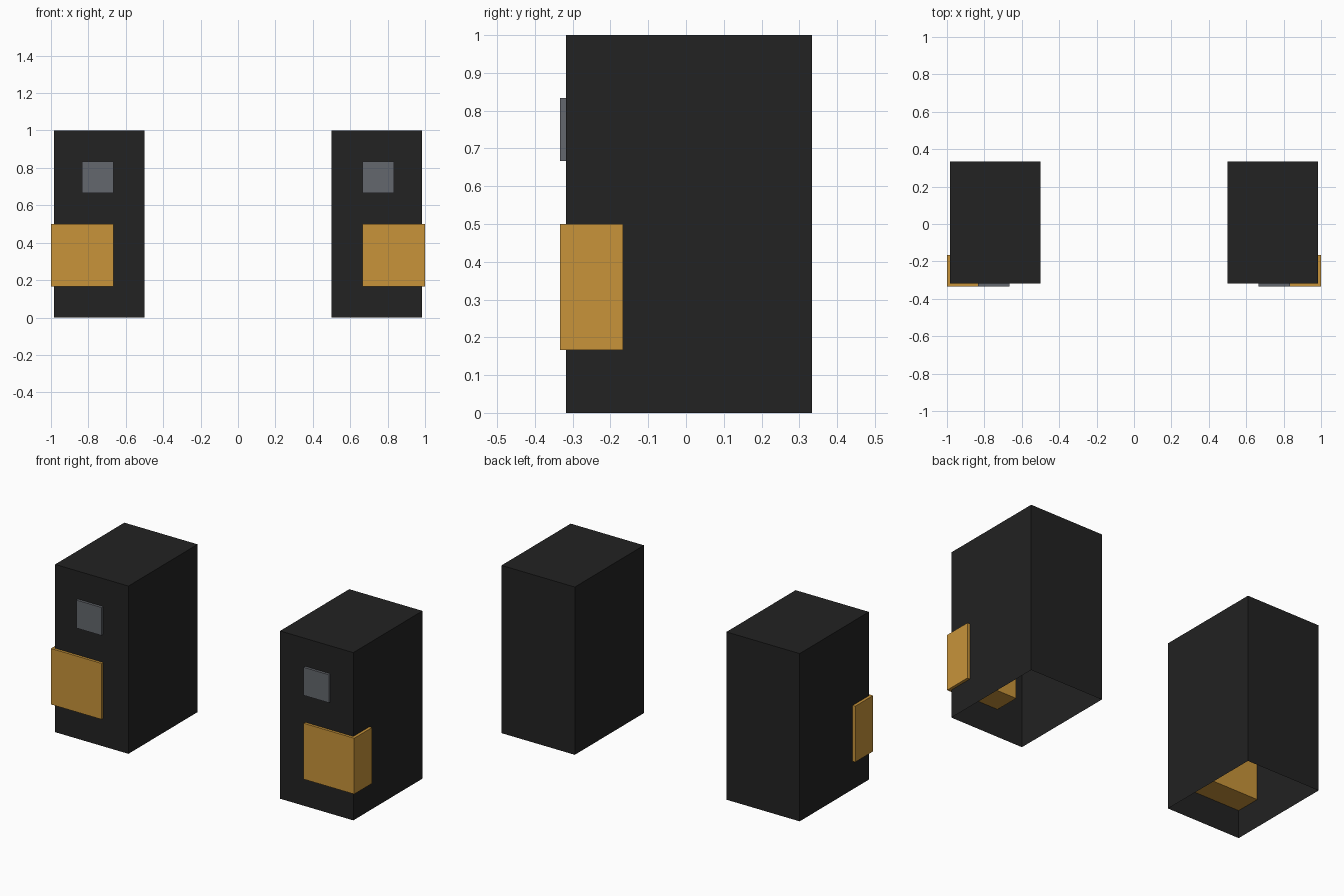
import bpy, bmesh

if "Cube" in bpy.data.objects:
    bpy.data.objects.remove(bpy.data.objects["Cube"])


def material(name, color):
    m = bpy.data.materials.new(name)
    m.diffuse_color = (*color, 1)
    m.use_nodes = True
    m.node_tree.nodes["Principled BSDF"].inputs["Base Color"].default_value = m.diffuse_color
    return m


BLACK = material("black", (0.016, 0.016, 0.016))
GOLD = material("gold", (0.578, 0.296, 0.042))
GREY = material("grey", (0.127, 0.136, 0.153))


def block(name, lo, hi, mat, side=1, open_bottom=False):
    """Box between two corners, mirrored in x when side is -1."""
    bm = bmesh.new()
    bmesh.ops.create_cube(bm, size=1)
    for v in bm.verts:
        v.co = [lo[i] if v.co[i] < 0 else hi[i] for i in range(3)]
        v.co.x *= side
    if open_bottom:
        bottom = [f for f in bm.faces if all(v.co.z < 0.001 for v in f.verts)]
        bmesh.ops.delete(bm, geom=bottom, context='FACES_ONLY')
    if side < 0:
        bmesh.ops.reverse_faces(bm, faces=bm.faces)
    me = bpy.data.meshes.new(name)
    bm.to_mesh(me)
    bm.free()
    me.materials.append(mat)
    ob = bpy.data.objects.new(name, me)
    bpy.context.collection.objects.link(ob)
    return ob


T = 1 / 6  # grid unit of the blocks
for label, s in (("right", 1), ("left", -1)):
    # hollow casing, open underneath
    block(label + "_casing", (0.5, -0.318, 0), (0.983, 2 * T, 1), BLACK, s, True)
    # large corner block, passing through the casing
    block(label + "_corner_block", (4 * T, -2 * T, T), (1, -T, 3 * T), GOLD, s)
    # small front block
    block(label + "_small_block", (4 * T, -2 * T, 4 * T), (5 * T, -T, 5 * T), GREY, s)
